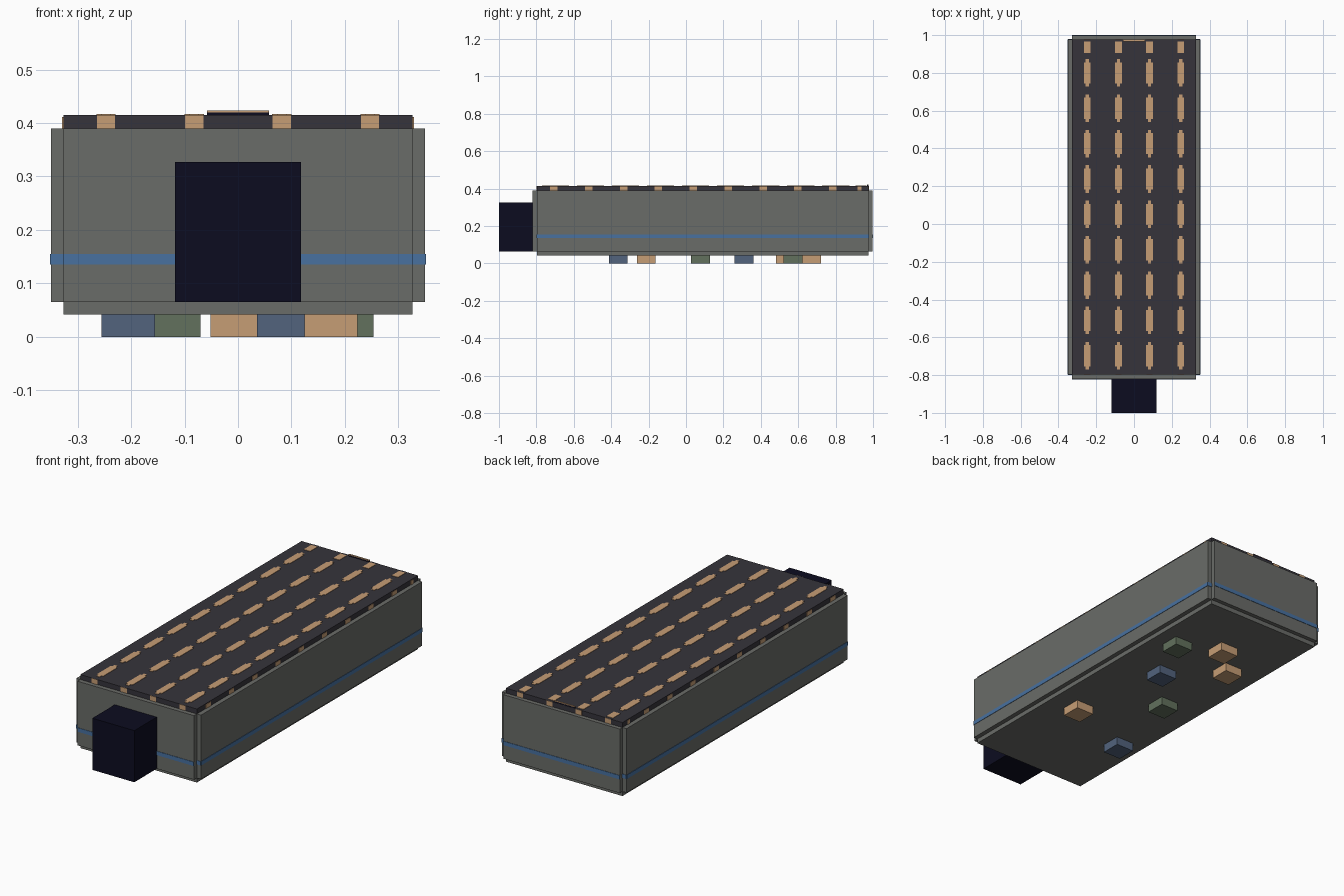
import bpy, bmesh
from mathutils import Matrix, Vector

cube = bpy.data.objects.get("Cube")
if cube:
    bpy.data.objects.remove(cube, do_unlink=True)


def material(name, rgb):
    lin = [((c / 255 + 0.055) / 1.055) ** 2.4 if c > 10 else c / 255 / 12.92 for c in rgb]
    m = bpy.data.materials.new(name)
    m.use_nodes = True
    m.diffuse_color = (*lin, 1)
    m.node_tree.nodes["Principled BSDF"].inputs["Base Color"].default_value = (*lin, 1)
    return m


GREY = material("wall grey", (106, 108, 104))
ROOF = material("roof charcoal", (54, 52, 59))
TAN = material("dash tan", (198, 157, 117))
STRIPE = material("stripe blue", (72, 113, 160))
NAVY = material("dark navy", (12, 12, 32))
BLUE = material("foot slate blue", (82, 99, 125))
GREEN = material("foot moss green", (98, 113, 93))


def boxes(name, mat, spans):
    """One object made of boxes, each given as (x0, x1, y0, y1, z0, z1)."""
    bm = bmesh.new()
    for x0, x1, y0, y1, z0, z1 in spans:
        place = Matrix.Translation(((x0 + x1) / 2, (y0 + y1) / 2, (z0 + z1) / 2))
        size = Matrix.Diagonal(Vector((x1 - x0, y1 - y0, z1 - z0, 1)))
        bmesh.ops.create_cube(bm, size=1, matrix=place @ size)
    mesh = bpy.data.meshes.new(name)
    bm.to_mesh(mesh)
    bm.free()
    mesh.materials.append(mat)
    ob = bpy.data.objects.new(name, mesh)
    bpy.context.collection.objects.link(ob)
    return ob


W, F, B = 0.327, -0.797, 0.977      # core half width, front and back
LOW, HIGH, TOP = 0.065, 0.39, 0.415  # wall panel bottom and top, roof top
T = 0.023                            # wall panel thickness
E = 0.002                            # thickness of painted plates

# Body core, roof and wall panels
boxes("body_core", GREY, [(-W, W, F, B, 0.042, HIGH)])
boxes("roof", ROOF, [(-W, W, F, B, HIGH, TOP)])
boxes("left_wall", GREY, [(W, W + T, F, B, LOW, HIGH)])
boxes("right_wall", GREY, [(-W - T, -W, F, B, LOW, HIGH)])
boxes("front_wall", GREY, [(-W, W, F - T, F, LOW, HIGH)])
boxes("back_wall", GREY, [(-W, W, B, B + T - E, LOW, HIGH)])

# Blue band around all four walls
s0, s1 = 0.135, 0.155
boxes("wall_stripe", STRIPE, [
    (W + T, W + T + E, F, B, s0, s1), (-W - T - E, -W - T, F, B, s0, s1),
    (-W, W, F - T - E, F - T, s0, s1), (-W, W, B + T - E, B + T, s0, s1),
    (W, W + T, F - E, F, s0, s1), (-W - T, -W, F - E, F, s0, s1),
    (W, W + T, B, B + E, s0, s1), (-W - T, -W, B, B + E, s0, s1)])

# Entrance box on the front
boxes("entrance_box", NAVY, [(-0.118, 0.118, -1.0, F - T, LOW, 0.327)])

# Rows of dashes on the roof, wide in the middle with narrower tips
rows = [-0.247, -0.082, 0.082, 0.247]
centres = [0.8 - 0.1872 * i for i in range(9)]
dashes = []
for x in rows:
    for y in centres:
        dashes.append((x - 0.018, x + 0.018, y - 0.056, y + 0.056, TOP, TOP + E))
        for a, b in ((-0.073, -0.056), (0.056, 0.073)):
            dashes.append((x - 0.009, x + 0.009, y + a, y + b, TOP, TOP + E))
    dashes.append((x - 0.018, x + 0.018, 0.905, 0.965, TOP, TOP + E))
boxes("roof_dashes", TAN, dashes)

# Dashes on the roof edges
edge = []
for x in rows:
    edge.append((x - 0.017, x + 0.017, F - E, F, HIGH, TOP))
    edge.append((x - 0.017, x + 0.017, B, B + E, HIGH, TOP))
for y in [0.785 - 0.1865 * i for i in range(9)] + [0.927]:
    h = 0.02 if y < 0.9 else 0.01
    edge.append((W, W + E, y - h, y + h, HIGH, TOP - 0.004))
    edge.append((-W - E, -W, y - h, y + h, HIGH, TOP - 0.004))
boxes("roof_edge_dashes", TAN, edge)

# Small plate standing at the back edge of the roof
boxes("roof_plate", NAVY, [(-0.058, 0.058, 0.967, 0.976, TOP, 0.42)])
boxes("roof_plate_cap", TAN, [(-0.058, 0.058, 0.967, 0.976, 0.42, 0.423)])

# Scattered square feet
feet = [(-0.205, -0.362, BLUE), (0.174, -0.213, TAN), (-0.12, 0.077, GREEN),
        (0.086, 0.31, BLUE), (0.204, 0.572, GREEN), (-0.148, 0.53, TAN), (-0.001, 0.672, TAN)]
for i, (x, y, mat) in enumerate(feet, 1):
    boxes(f"foot_{i}", mat, [(x - 0.05, x + 0.05, y - 0.05, y + 0.05, 0, 0.042)])
